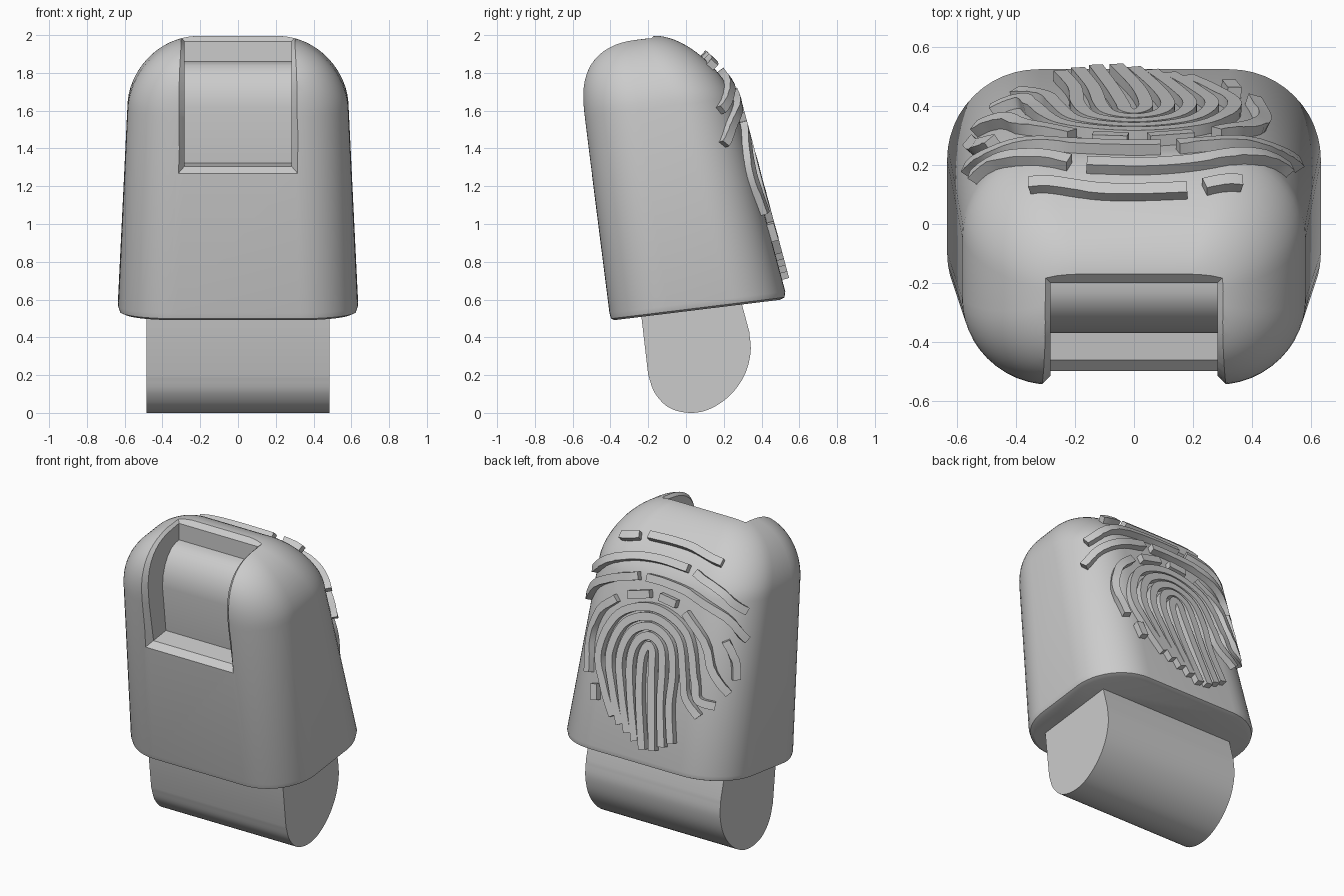
import bpy, bmesh, math
from mathutils import Vector
from mathutils.bvhtree import BVHTree

if "Cube" in bpy.data.objects:
    bpy.data.objects.remove(bpy.data.objects["Cube"])

grey = bpy.data.materials.new("plain grey")
grey.diffuse_color = (0.6, 0.6, 0.6, 1)
grey.use_nodes = True
bsdf = grey.node_tree.nodes["Principled BSDF"]
bsdf.inputs["Base Color"].default_value = (0.6, 0.6, 0.6, 1)
bsdf.inputs["Roughness"].default_value = 0.6


def finish(bm, name):
    bmesh.ops.recalc_face_normals(bm, faces=bm.faces)
    me = bpy.data.meshes.new(name)
    bm.to_mesh(me)
    bm.free()
    me.materials.append(grey)
    ob = bpy.data.objects.new(name, me)
    bpy.context.collection.objects.link(ob)
    return ob


def loft(bm, rings):
    """Skin a list of equal-length closed rings and cap both ends."""
    vs = [[bm.verts.new(p) for p in ring] for ring in rings]
    n = len(vs[0])
    for a, b in zip(vs, vs[1:]):
        for i in range(n):
            bm.faces.new((a[i], a[(i + 1) % n], b[(i + 1) % n], b[i]))
    bm.faces.new(vs[0])
    bm.faces.new(vs[-1])


def loft_object(rings, name):
    bm = bmesh.new()
    loft(bm, rings)
    return finish(bm, name)


def smooth(ob, angle):
    bpy.ops.object.select_all(action='DESELECT')
    ob.select_set(True)
    bpy.context.view_layer.objects.active = ob
    bpy.ops.object.shade_smooth_by_angle(angle=math.radians(angle))


def cut(ob, cutter):
    cutter.hide_render = True
    bpy.context.view_layer.objects.active = ob
    mod = ob.modifiers.new("cut", 'BOOLEAN')
    mod.operation, mod.solver, mod.object = 'DIFFERENCE', 'EXACT', cutter
    bpy.ops.object.modifier_apply(modifier=mod.name)
    bpy.data.objects.remove(cutter)


# The fingertip leans forward by seven degrees
S, C = math.sin(math.radians(7)), math.cos(math.radians(7))


def tilt(y, z):
    return 0.06 + y * C - z * S, 0.555 + y * S + z * C


def section(hx, yf, yb, r, z):
    """Rounded rectangle across the leaning fingertip."""
    ring = []
    for k, (sx, sy) in enumerate(((1, 1), (-1, 1), (-1, -1), (1, -1))):
        cx, cy = sx * (hx - r), (yb - r if sy > 0 else yf + r)
        for j in range(13):
            a = math.radians(90 * k + 7.5 * j)
            ring.append((cx + r * math.cos(a), *tilt(cy + r * math.sin(a), z)))
    return ring


def dome_front(k):
    return -0.469 + 0.30 * k ** 1.3


# Fingertip: tapering body with a domed top
levels = [(0.60, -0.445, 0.44, 0.28, -0.010), (0.625, -0.460, 0.465, 0.30, 0.0),
          (0.635, -0.465, 0.473, 0.31, 0.03)]
STEPS = 18
for i in range(STEPS + 1):
    t = math.radians(90 * i / STEPS)
    k = 1 - math.cos(t)
    levels.append((0.585 - 0.365 * k ** 0.92, dome_front(k), 0.325 - 0.40 * k ** 0.7,
                   0.29 - 0.25 * k, 1.08 + 0.38 * math.sin(t)))
fingertip = loft_object([section(*lv) for lv in levels], "fingertip")
bm = bmesh.new()
bm.from_mesh(fingertip.data)
surface = BVHTree.FromBMesh(bm)
bm.free()

# Nail recess: straight pocket with a curved nail as its floor
nail = [(-0.9, 1.245), (-0.335, 1.322), (-0.37, 1.62), (-0.364, 1.69), (-0.345, 1.75),
        (-0.315, 1.80), (-0.275, 1.838), (-0.235, 1.855), (-0.2, 1.86), (-0.2, 2.3), (-0.9, 2.3)]
cut(fingertip, loft_object([[(x, y, z) for y, z in nail] for x in (-0.284, 0.284)], "nail_cutter"))


def rim(x, d):
    """Front outline of the fingertip, moved inwards by d."""
    pts = [(-0.55, 1.217), (-0.497 + 1.2 * d, 1.27 + 1.2 * d)]
    for i in range(13):
        t = math.radians(7.5 * i)
        pts.append(tilt(dome_front(1 - math.cos(t)) + d * math.cos(t),
                        1.08 + (0.38 - d) * math.sin(t)))
    pts += [(-0.17 - d, 1.997 - d), (-0.12, 2.047), (-0.7, 2.2), (-0.75, 1.3)]
    return [(x, y, z) for y, z in pts]


# Chamfer around the recess
cut(fingertip, loft_object([rim(-0.335, -0.02), rim(-0.283, 0.03),
                            rim(0.283, 0.03), rim(0.335, -0.02)], "chamfer_cutter"))
smooth(fingertip, 25)


def spline(pts, steps=6):
    """Catmull-Rom curve through 2D points."""
    p = [Vector(q) for q in pts]
    p = [2 * p[0] - p[1]] + p + [2 * p[-1] - p[-2]]
    out = []
    for i in range(1, len(p) - 2):
        a, b, c, d = p[i - 1:i + 3]
        for j in range(steps):
            t = j / steps
            out.append(0.5 * (2 * b + (c - a) * t + (2 * a - 5 * b + 4 * c - d) * t * t
                              + (3 * b - a - 3 * c + d) * t ** 3))
    return out + [p[-2]]


# Inner stem: a rounded slab under the fingertip
stem = [(-0.255, 0.66), (-0.235, 0.50), (-0.2, 0.2)]
stem += [tuple(q) for q in spline([(-0.2, 0.2), (-0.165, 0.105), (-0.09, 0.028), (0.02, 0.0),
                                   (0.13, 0.022), (0.235, 0.095), (0.31, 0.2), (0.342, 0.32),
                                   (0.335, 0.43)], 5)[1:]]
stem += [(0.30, 0.56), (0.275, 0.66)]
smooth(loft_object([[(x, y, z) for y, z in stem] for x in (-0.485, 0.485)], "inner_stem"), 35)

# Fingerprint: nested loops, then broken arches above and beside them (x, z)
ridges = []
for i in range(5):
    w, top = 0.04 + 0.075 * i, 1.31 + 0.055 * i
    shoulder = 1.2 + 0.72 * (top - 1.2)
    path = [(-0.06 + 0.06 * i, 0.71 + 0.035 * i), (0.85 * w - 0.02, 1.0), (w, 1.2),
            (0.72 * w, shoulder), (0, top), (-0.72 * w, shoulder), (-w, 1.2)]
    if i < 3:
        path += [(-0.85 * w - 0.04, 1.0), (-0.13 - 0.06 * i, 0.72 + 0.035 * i)]
    else:
        path += [(-w - 0.035, 1.08), (-w - 0.13, 0.77 + 0.07 * i)]
    ridges.append(path)
ridges += [
    [(0.40, 1.05), (0.43, 1.25), (0.38, 1.42), (0.28, 1.52)],
    [(0.2, 1.56), (0.05, 1.60)],
    [(-0.02, 1.60), (-0.14, 1.585)],
    [(-0.21, 1.55), (-0.36, 1.42), (-0.43, 1.25), (-0.52, 1.12)],
    [(0.34, 1.0), (0.32, 0.91)],
    [(-0.47, 1.43), (-0.52, 1.32), (-0.54, 1.2)],
    [(-0.55, 1.43), (-0.45, 1.57), (-0.25, 1.66), (-0.05, 1.685), (0.09, 1.685)],
    [(0.15, 1.68), (0.32, 1.63), (0.46, 1.54), (0.54, 1.42)],
    [(-0.53, 1.6), (-0.4, 1.71), (-0.22, 1.77)],
    [(-0.16, 1.78), (0.05, 1.785), (0.25, 1.76), (0.4, 1.70), (0.51, 1.6)],
    [(-0.35, 1.84), (-0.15, 1.87), (0, 1.875), (0.18, 1.87)],
    [(0.24, 1.86), (0.36, 1.83)],
]


def add_ridge(bm, path, width=0.048, height=0.038):
    hits = []
    for q in spline(path):
        p, n, _, _ = surface.ray_cast(Vector((q.x, 2, q.y)), Vector((0, -1, 0)))
        if p:
            hits.append((p, n if n.y > 0 else -n))
    rings = []
    for i, (p, n) in enumerate(hits):
        along = hits[min(i + 1, len(hits) - 1)][0] - hits[max(i - 1, 0)][0]
        side = n.cross(along).normalized() * width / 2
        up, down = n * height, n * -0.025
        rings.append([p + side + up, p - side + up, p - side + down, p + side + down])
    loft(bm, rings)


bm = bmesh.new()
for path in ridges:
    add_ridge(bm, path)
smooth(finish(bm, "fingerprint_ridges"), 30)
